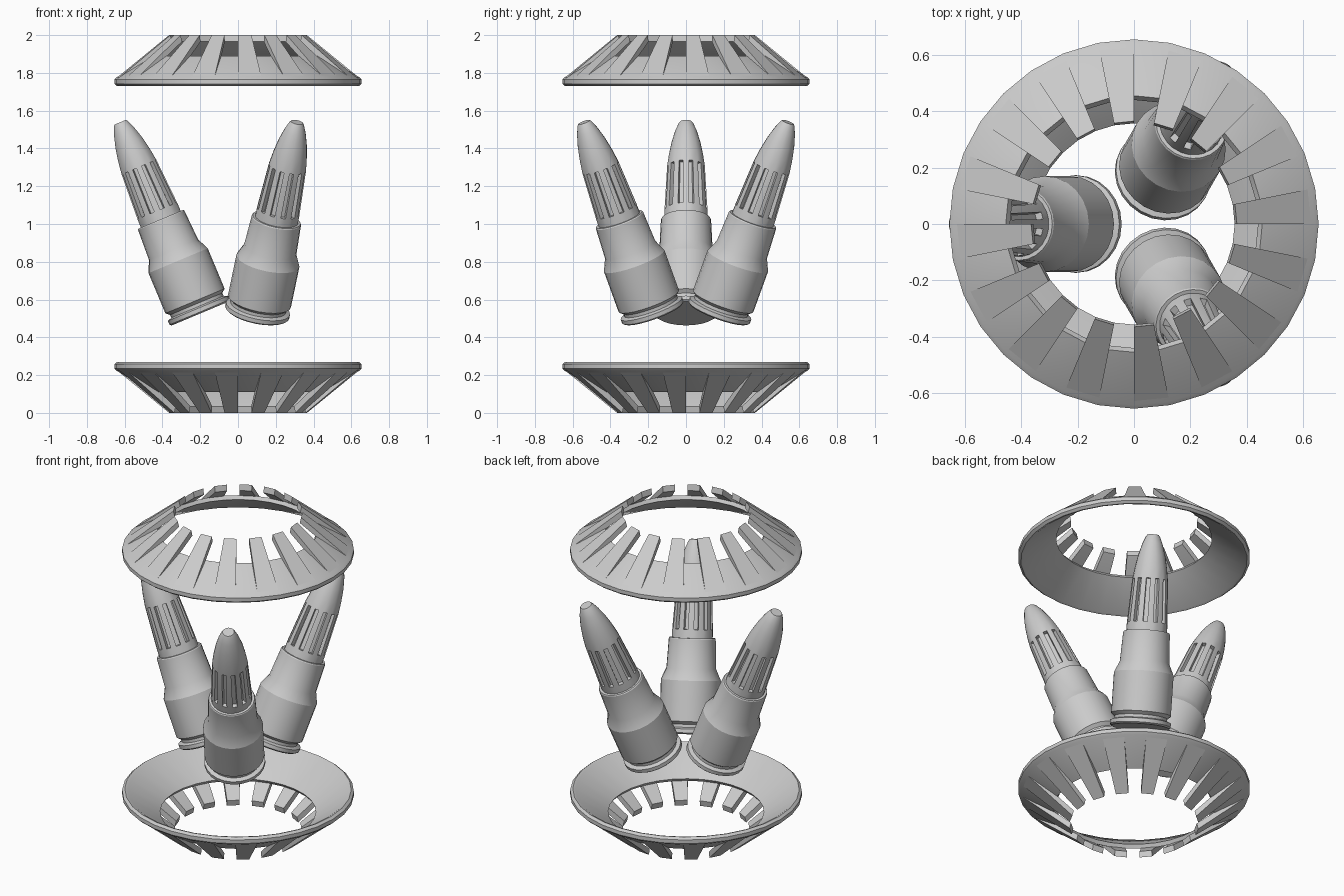
import bpy, bmesh, math
from mathutils import Vector

if "Cube" in bpy.data.objects:
    bpy.data.objects.remove(bpy.data.objects["Cube"])

TAU = 2 * math.pi


def finish(name, bm):
    bmesh.ops.recalc_face_normals(bm, faces=bm.faces)
    me = bpy.data.meshes.new(name)
    bm.to_mesh(me)
    bm.free()
    ob = bpy.data.objects.new(name, me)
    bpy.context.collection.objects.link(ob)
    bpy.ops.object.select_all(action='DESELECT')
    ob.select_set(True)
    bpy.context.view_layer.objects.active = ob
    bpy.ops.object.shade_smooth_by_angle(angle=math.radians(24))
    return ob


def polar(r, z, a):
    return (r * math.cos(a), r * math.sin(a), z)


def sweep(bm, profile, angles, closed_profile):
    """Revolve a profile of (r, z) points; returns faces as grid[column][row]."""
    cols = [[bm.verts.new(polar(r, z, a)) for r, z in profile] for a in angles]
    rows = len(profile) if closed_profile else len(profile) - 1
    grid = []
    for i, c in enumerate(cols):
        d = cols[(i + 1) % len(cols)]
        grid.append([bm.faces.new((c[j], d[j], d[(j + 1) % len(c)], c[(j + 1) % len(c)]))
                     for j in range(rows)])
    if not closed_profile:
        bm.faces.new([c[0] for c in cols])
        bm.faces.new([c[-1] for c in cols])
    return grid


def toothed_ring(name):
    bm = bmesh.new()
    # conical shell with bevelled rim
    shell = [(0.625, 0.265), (0.64, 0.27), (0.655, 0.258), (0.655, 0.235),
             (0.642, 0.223), (0.455, 0.11), (0.44, 0.13)]
    step = TAU / 32
    sweep(bm, shell, [i * step for i in range(32)], True)
    # sixteen wedge teeth on the outside, reaching past the shell
    tooth = [(0.642, 0.226), (0.365, 0.0), (0.357, 0.035), (0.455, 0.113)]
    for k in range(16):
        a = 2 * k * step
        p = [bm.verts.new(polar(r, z, a - step)) for r, z in tooth]
        q = [bm.verts.new(polar(r, z, a)) for r, z in tooth]
        bm.faces.new(p)
        bm.faces.new(q)
        for j in range(4):
            n = (j + 1) % 4
            bm.faces.new((p[j], p[n], q[n], q[j]))
    return finish(name, bm)


def place(ob, azimuth):
    ob.rotation_euler = (0, math.radians(22.7), azimuth)
    ob.location = polar(0.2, 0.526, azimuth)


def cartridge(tag, azimuth):
    # case: flange, groove, body, shoulder, neck
    bm = bmesh.new()
    case = [(0.163, 0), (0.173, 0.008), (0.173, 0.03), (0.15, 0.038), (0.15, 0.055),
            (0.17, 0.072), (0.17, 0.303), (0.141, 0.367), (0.133, 0.535),
            (0.129, 0.541), (0.115, 0.541)]
    sweep(bm, case, [i * TAU / 24 for i in range(24)], False)
    place(finish("case_" + tag, bm), azimuth)

    # fluted tip: narrow slot columns alternate with wide ribs
    bm = bmesh.new()
    tip = [(0.116, 0.52), (0.115, 0.59), (0.101, 0.84), (0.091, 0.91),
           (0.077, 0.98), (0.058, 1.045), (0.04, 1.088), (0.033, 1.098)]
    half = math.radians(6.5)
    angles = []
    for k in range(12):
        c = (k + 0.5) * TAU / 12
        angles += [c - half, c + half]
    grid = sweep(bm, tip, angles, False)
    slots = [grid[i][1] for i in range(0, 24, 2)]
    for f in bmesh.ops.extrude_discrete_faces(bm, faces=slots)["faces"]:
        m = f.calc_center_median()
        inward = Vector((m.x, m.y, 0)).normalized() * -0.025
        for v in f.verts:
            v.co += inward
    place(finish("fluted_tip_" + tag, bm), azimuth)


toothed_ring("lower_ring")
upper = toothed_ring("upper_ring")
upper.rotation_euler.x = math.pi
upper.location.z = 2

for tag, deg in (("left", 180), ("back_right", 60), ("front_right", -60)):
    cartridge(tag, math.radians(deg))
